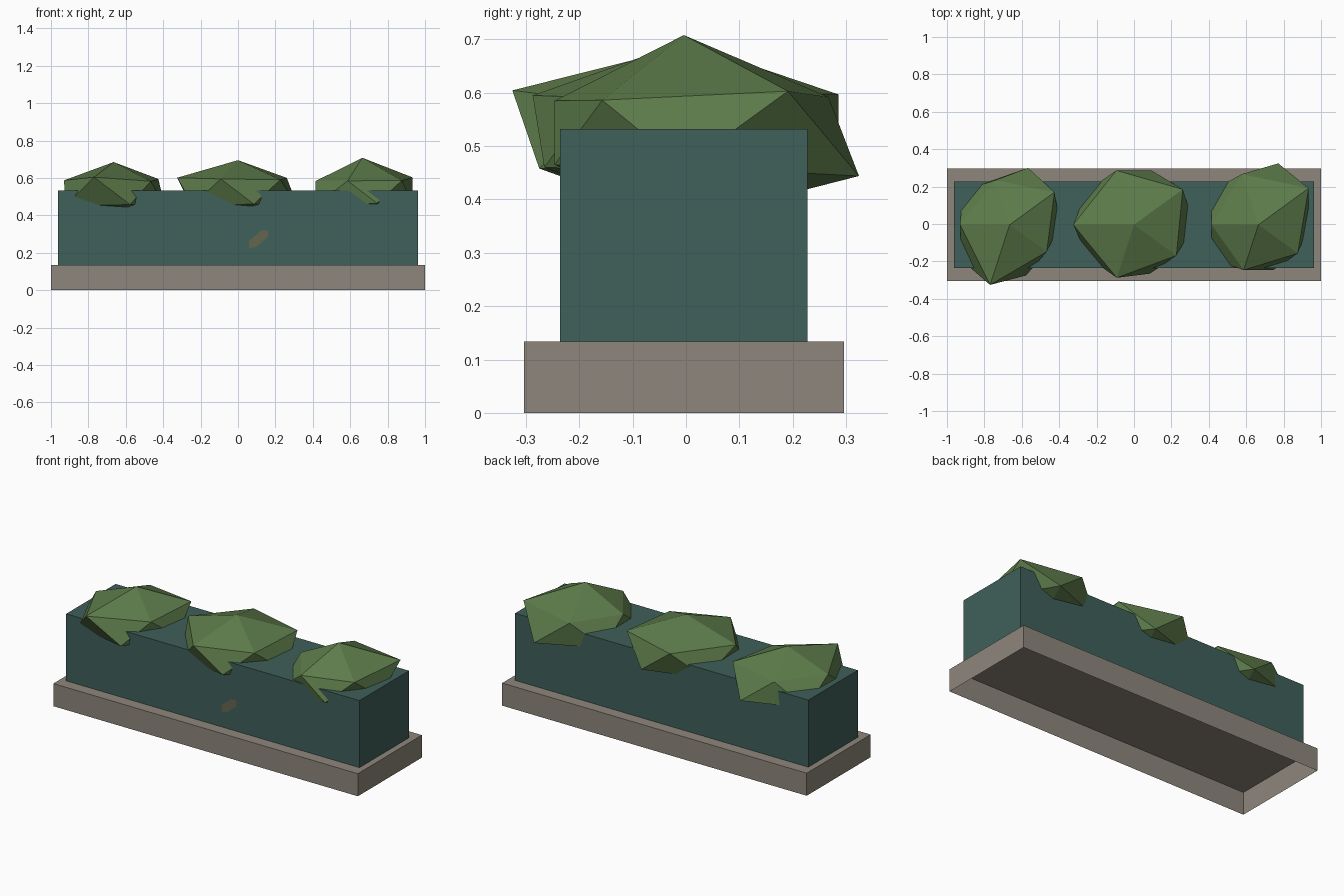
import bpy, bmesh, math

if "Cube" in bpy.data.objects:
    bpy.data.objects.remove(bpy.data.objects["Cube"])

Y0 = -0.004  # body sits a hair forward of the bush extents


def material(name, rgb):
    m = bpy.data.materials.new(name)
    m.diffuse_color = (*rgb, 1)
    m.use_nodes = True
    m.node_tree.nodes["Principled BSDF"].inputs["Base Color"].default_value = m.diffuse_color
    return m


STONE = material("stone", (0.27, 0.24, 0.20))
TEAL = material("painted_teal", (0.05, 0.115, 0.10))
GREEN = material("foliage", (0.11, 0.20, 0.07))
LEAF = material("dry_leaf", (0.13, 0.13, 0.08))


def add_object(name, verts, faces, mat, fix=True):
    me = bpy.data.meshes.new(name)
    me.from_pydata(verts, [], faces)
    if fix:
        bm = bmesh.new()
        bm.from_mesh(me)
        bmesh.ops.recalc_face_normals(bm, faces=bm.faces)
        bm.to_mesh(me)
        bm.free()
    me.materials.append(mat)
    ob = bpy.data.objects.new(name, me)
    bpy.context.collection.objects.link(ob)
    return ob


def open_box(name, hx, hy, z0, z1, mat):
    """Box without a floor."""
    rect = [(-hx, -hy), (hx, -hy), (hx, hy), (-hx, hy)]
    verts = [(x, y + Y0, z) for z in (z0, z1) for x, y in rect]
    faces = [(i, (i + 1) % 4, (i + 1) % 4 + 4, i + 4) for i in range(4)]
    add_object(name, verts, faces + [(4, 5, 6, 7)], mat, fix=False)


def bush(name, cx, top, upper, lower):
    """Squashed, uneven icosahedron: upper ring starts at 180 deg, lower at 216."""
    zc, k = 0.525, 0.235
    verts = [(cx, Y0, top), (cx, Y0, 0.36)]
    for ring, start, sign in ((upper, 180, 1), (lower, 216, -1)):
        for i, r in enumerate(ring):
            a = math.radians(start + 72 * i)
            verts.append((cx + r * math.cos(a), Y0 + r * math.sin(a), zc + sign * k * r))
    faces = []
    for i in range(5):
        j = (i + 1) % 5
        u, un, l, ln = 2 + i, 2 + j, 7 + i, 7 + j
        faces += [(0, u, un), (u, l, un), (un, l, ln), (1, ln, l)]
    add_object(name, verts, faces, GREEN)


# Plinth and planter body
open_box("plinth", 1.0, 0.30, 0.0, 0.134, STONE)
open_box("planter_body", 0.963, 0.232, 0.134, 0.532, TEAL)

# Three bushes
bush("bush_left", -0.665, 0.685,
     (0.265, 0.338, 0.245, 0.296, 0.25), (0.32, 0.285, 0.27, 0.32, 0.31))
bush("bush_middle", 0.0, 0.695,
     (0.325, 0.298, 0.28, 0.322, 0.305), (0.30, 0.275, 0.32, 0.305, 0.31))
bush("bush_right", 0.665, 0.708,
     (0.25, 0.255, 0.26, 0.332, 0.285), (0.31, 0.255, 0.27, 0.345, 0.31))

# Small flat leaf on the front
pts = [(.06, .225), (.095, .23), (.16, .285), (.16, .32), (.125, .32), (.06, .265)]
add_object("front_leaf", [(x, -0.241, z) for x, z in pts], [tuple(range(6))], LEAF, fix=False)
